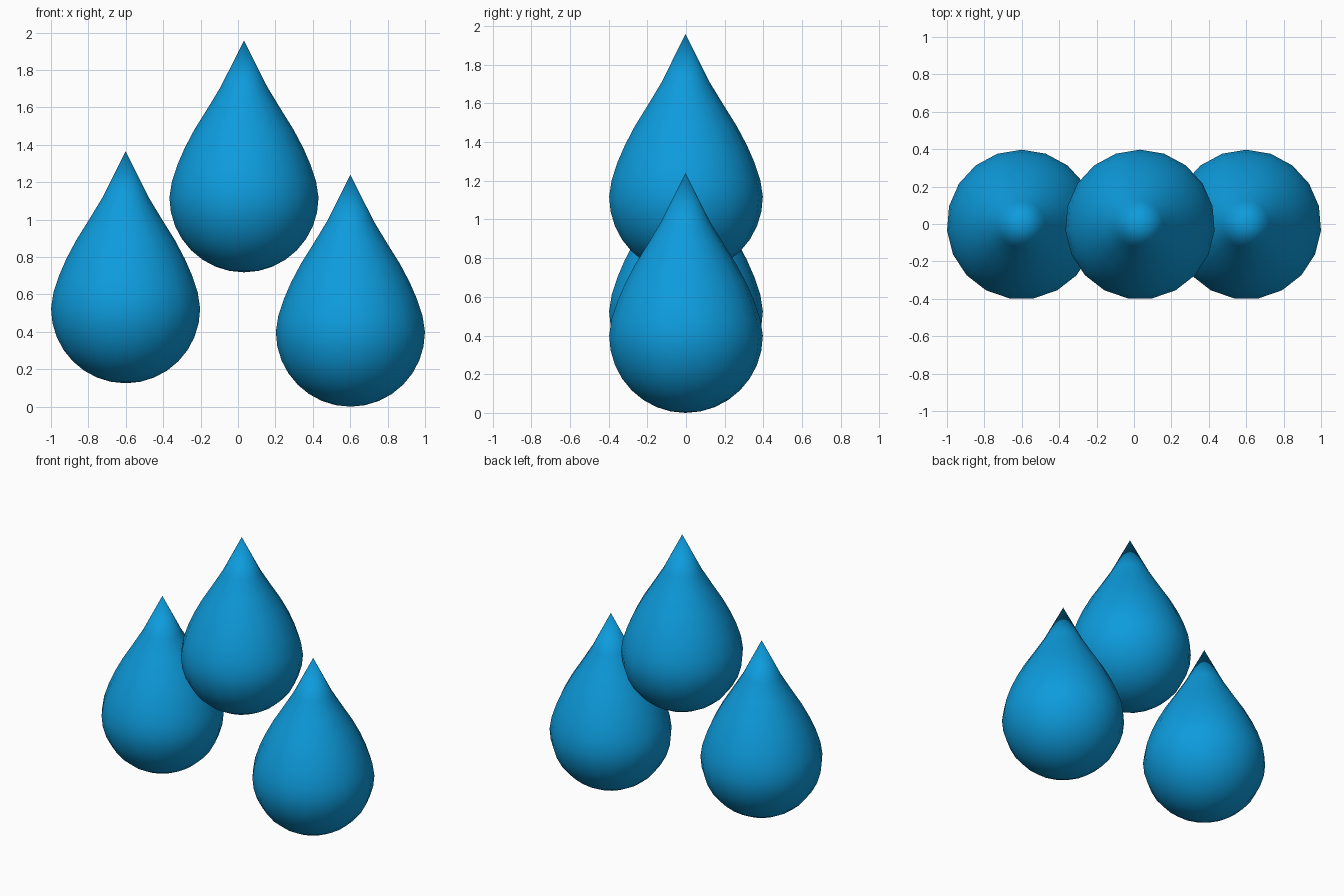
import bpy, bmesh
from math import sin, cos, pi, radians

if "Cube" in bpy.data.objects:
    bpy.data.objects.remove(bpy.data.objects["Cube"])

SIDES = 19
RADIUS = 0.4

blue = bpy.data.materials.new("water_blue")
blue.diffuse_color = (0.004, 0.33, 0.72, 1)
blue.use_nodes = True
blue.node_tree.nodes["Principled BSDF"].inputs["Base Color"].default_value = blue.diffuse_color

# Half profile (radius, height): round bowl below, tapering cone above
profile = [(RADIUS * sin(k * pi / 16), RADIUS * (1 - cos(k * pi / 16))) for k in range(1, 9)]
profile += [(0.387, 0.485), (0.356, 0.578), (0.318, 0.665), (0.265, 0.765),
            (0.196, 0.875), (0.126, 0.99)]
APEX = 1.24


def make_drop(name, x, z):
    bm = bmesh.new()
    rings = []
    for r, h in profile:
        rings.append([bm.verts.new((r * cos(pi / 2 + 2 * pi * i / SIDES),
                                    r * sin(pi / 2 + 2 * pi * i / SIDES), h))
                      for i in range(SIDES)])
    bottom = bm.verts.new((0, 0, 0))
    tip = bm.verts.new((0, 0, APEX))
    for i in range(SIDES):
        j = (i + 1) % SIDES
        bm.faces.new((bottom, rings[0][j], rings[0][i]))
        for a, b in zip(rings, rings[1:]):
            bm.faces.new((a[i], a[j], b[j], b[i]))
        bm.faces.new((rings[-1][i], rings[-1][j], tip))
    mesh = bpy.data.meshes.new(name)
    bm.to_mesh(mesh)
    bm.free()
    mesh.materials.append(blue)
    drop = bpy.data.objects.new(name, mesh)
    # An odd side count is slightly off-centre in depth
    drop.location = (x, -RADIUS * (1 - cos(pi / SIDES)) / 2, z)
    bpy.context.collection.objects.link(drop)
    bpy.ops.object.select_all(action='DESELECT')
    drop.select_set(True)
    bpy.context.view_layer.objects.active = drop
    bpy.ops.object.shade_smooth_by_angle(angle=radians(40))


# Three water drops
make_drop("left_drop", -0.601, 0.125)
make_drop("middle_drop", 0.032, 0.718)
make_drop("right_drop", 0.601, 0.0)
